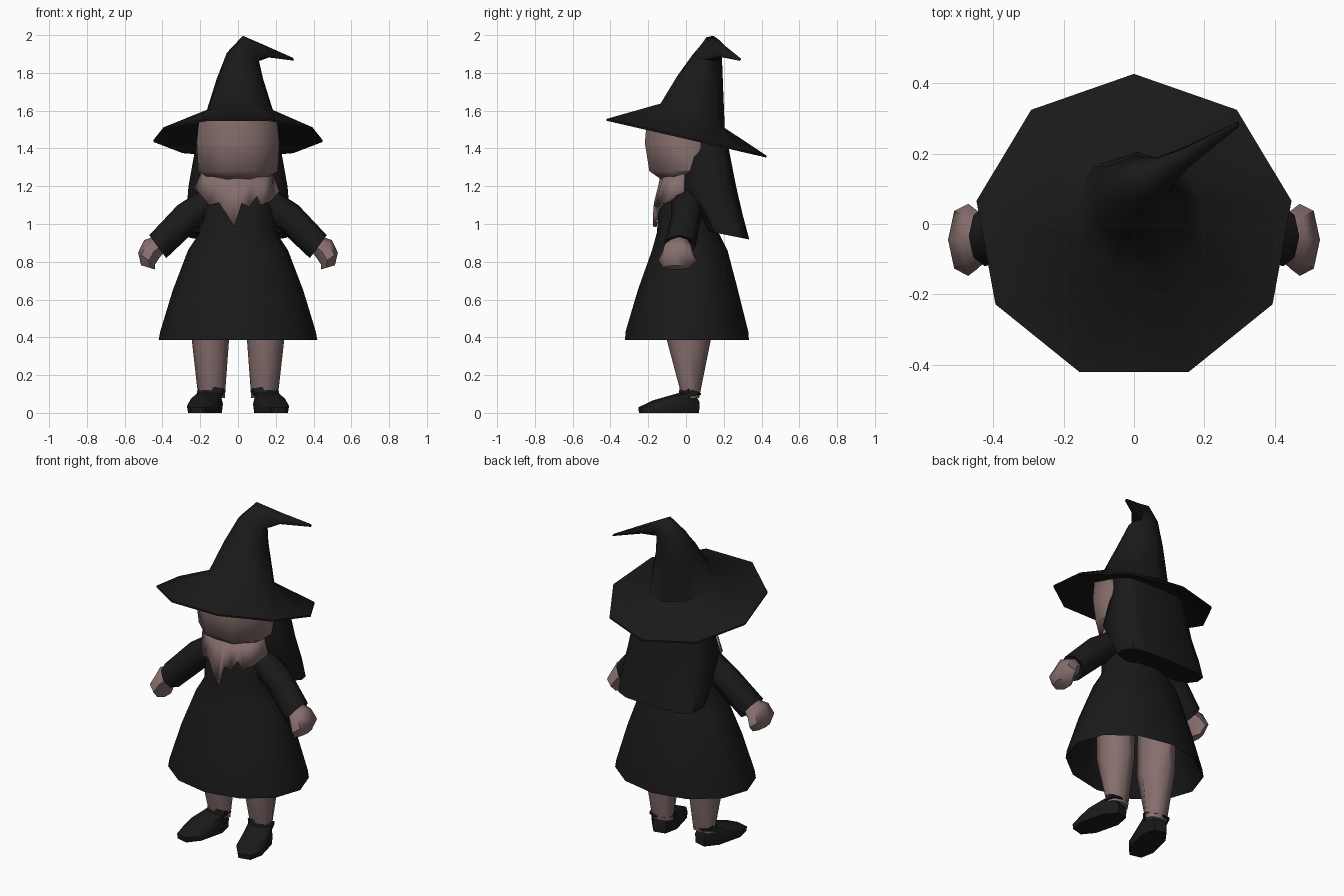
import bpy, bmesh, math


def material(name, rgb):
    m = bpy.data.materials.new(name)
    m.diffuse_color = (*rgb, 1)
    return m


BLACK = material("black cloth", (0.010, 0.010, 0.010))
SKIN = material("dusky skin", (0.24, 0.158, 0.155))


def finish(name, bm, mat, angle=50):
    bmesh.ops.recalc_face_normals(bm, faces=bm.faces)
    me = bpy.data.meshes.new(name)
    bm.to_mesh(me)
    bm.free()
    me.materials.append(mat)
    ob = bpy.data.objects.new(name, me)
    bpy.context.collection.objects.link(ob)
    bpy.ops.object.select_all(action='DESELECT')
    ob.select_set(True)
    bpy.context.view_layer.objects.active = ob
    bpy.ops.object.shade_smooth_by_angle(angle=math.radians(angle))
    return ob


def loft(name, mat, rings, n=8, phase=0, box=1, side=1, turn=0):
    """Skin rings (x, y, z, rx, ry, slope_x, slope_y); side=-1 mirrors in x."""
    bm = bmesh.new()
    loops = []
    for ring in rings:
        cx, cy, cz, rx, ry, sx, sy = (tuple(ring) + (0, 0))[:7]
        loop = []
        for i in range(n):
            a = math.radians(phase) + math.tau * i / n
            c, s = math.cos(a), math.sin(a)
            dx = rx * math.copysign(abs(c) ** box, c)
            dy = ry * math.copysign(abs(s) ** box, s)
            t = math.radians(turn)
            px = dx * math.cos(t) - dy * math.sin(t)
            py = dx * math.sin(t) + dy * math.cos(t)
            loop.append(bm.verts.new((side * (cx + px), cy + py, cz + sx * dx + sy * dy)))
        loops.append(loop)
    for a, b in zip(loops, loops[1:]):
        for i in range(n):
            j = (i + 1) % n
            bm.faces.new((a[i], a[j], b[j], b[i]))
    bm.faces.new(loops[0])
    bm.faces.new(loops[-1])
    return finish(name, bm, mat)


# Pointed hat: underside, tilted brim, leaning cone, bent tip
loft("hat", BLACK, [
    (0, 0.02, 1.525, 0.20, 0.19, 0, -0.3),
    (0, -0.01, 1.452, 0.455, 0.437, 0, -0.23),
    (0, -0.01, 1.462, 0.455, 0.437, 0, -0.23),
    (0.01, 0.03, 1.575, 0.19, 0.175, 0, -0.38),
    (0.01, 0.07, 1.77, 0.125, 0.125, 0, -0.1),
    (0.025, 0.11, 1.89, 0.085, 0.08, -0.2, 0),
    (0.07, 0.135, 1.93, 0.045, 0.055, -1.5, 0),
    (0.15, 0.19, 1.915, 0.013, 0.032, -2.6, 0),
    (0.295, 0.283, 1.872, 0.004, 0.008, -2, 0)], n=9, phase=90)

# Head
loft("head", SKIN, [
    (0, -0.02, 1.52, 0.225, 0.20, 0, -0.3),
    (0, -0.01, 1.43, 0.237, 0.225),
    (0, 0, 1.28, 0.228, 0.21),
    (0, -0.01, 1.235, 0.15, 0.13)], n=8, phase=22.5)

# Long hair down the back, flaring to the bottom
loft("hair", BLACK, [
    (0, 0.12, 1.475, 0.218, 0.10, 0, -0.35),
    (0, 0.12, 1.38, 0.23, 0.11),
    (0, 0.115, 1.20, 0.262, 0.15),
    (0, 0.185, 1.05, 0.275, 0.115),
    (0, 0.225, 0.94, 0.275, 0.11, 0, -0.2)], n=12, box=0.6)

# Dress: hollow skirt, waist, bodice
loft("dress", BLACK, [
    (0, 0.01, 0.78, 0.24, 0.17),
    (0, 0.005, 0.40, 0.405, 0.315),
    (0, 0.005, 0.385, 0.42, 0.328),
    (0, 0.005, 0.43, 0.412, 0.325),
    (0, 0.01, 0.65, 0.345, 0.265),
    (0, 0.02, 0.86, 0.265, 0.20),
    (0, 0.01, 0.95, 0.205, 0.165),
    (0, 0.0, 1.06, 0.20, 0.145),
    (0, 0.01, 1.17, 0.20, 0.12),
    (0, 0.01, 1.25, 0.10, 0.08)], n=12)

# Ragged bare neckline
bm = bmesh.new()
hem = [(-0.225, -0.01, 1.19), (-0.19, -0.07, 1.15), (-0.15, -0.11, 1.10),
       (-0.10, -0.135, 1.115), (-0.06, -0.155, 1.05), (-0.02, -0.165, 0.985),
       (0.0, -0.165, 1.05), (0.02, -0.16, 1.11), (0.06, -0.155, 1.09),
       (0.10, -0.14, 1.15), (0.12, -0.135, 1.10), (0.17, -0.09, 1.12), (0.21, -0.01, 1.17)]
low = [bm.verts.new(p) for p in hem]
top = [bm.verts.new((x * 0.85, y * 0.75, 1.27)) for x, y, z in hem]
for i in range(len(hem) - 1):
    bm.faces.new((low[i], low[i + 1], top[i + 1], top[i]))
neckline = finish("neckline", bm, SKIN, 25)
thick = neckline.modifiers.new("thickness", 'SOLIDIFY')
thick.thickness = 0.02
thick.offset = 0

for side, word in ((1, "right"), (-1, "left")):
    # Sleeve and hand
    loft(word + "_sleeve", BLACK, [
        (0.15, 0.01, 1.12, 0.055, 0.085, 1, 0),
        (0.27, 0.0, 1.035, 0.052, 0.08, 1.2, 0),
        (0.425, -0.035, 0.88, 0.045, 0.085, 1.35, 0),
        (0.41, -0.035, 0.89, 0.03, 0.055, 1.35, 0)], n=8, side=side)
    loft(word + "_hand", SKIN, [
        (0.405, -0.035, 0.90, 0.03, 0.05, 1.2, 0),
        (0.455, -0.045, 0.865, 0.042, 0.085, 1.2, 0),
        (0.482, -0.045, 0.815, 0.047, 0.105, 0.7, 0),
        (0.475, -0.05, 0.77, 0.038, 0.07, 0.3, 0)], n=7, side=side)
    # Leg
    loft(word + "_leg", SKIN, [
        (0.15, 0.02, 0.70, 0.10, 0.12),
        (0.146, 0.015, 0.38, 0.098, 0.115),
        (0.14, 0.025, 0.08, 0.07, 0.045)], n=8, side=side)
    # Shoe turned slightly outward, sloping down to the toe
    loft(word + "_shoe", BLACK, [
        (0.175, -0.09, 0.0, 0.078, 0.165),
        (0.175, -0.09, 0.042, 0.084, 0.168, 0, 0.08),
        (0.17, -0.06, 0.08, 0.074, 0.115, 0, 0.12),
        (0.145, 0.02, 0.10, 0.073, 0.055, 0, -0.1),
        (0.14, 0.024, 0.12, 0.075, 0.052, 0, -0.35)], n=8, phase=22.5, box=0.8, side=side, turn=14)
